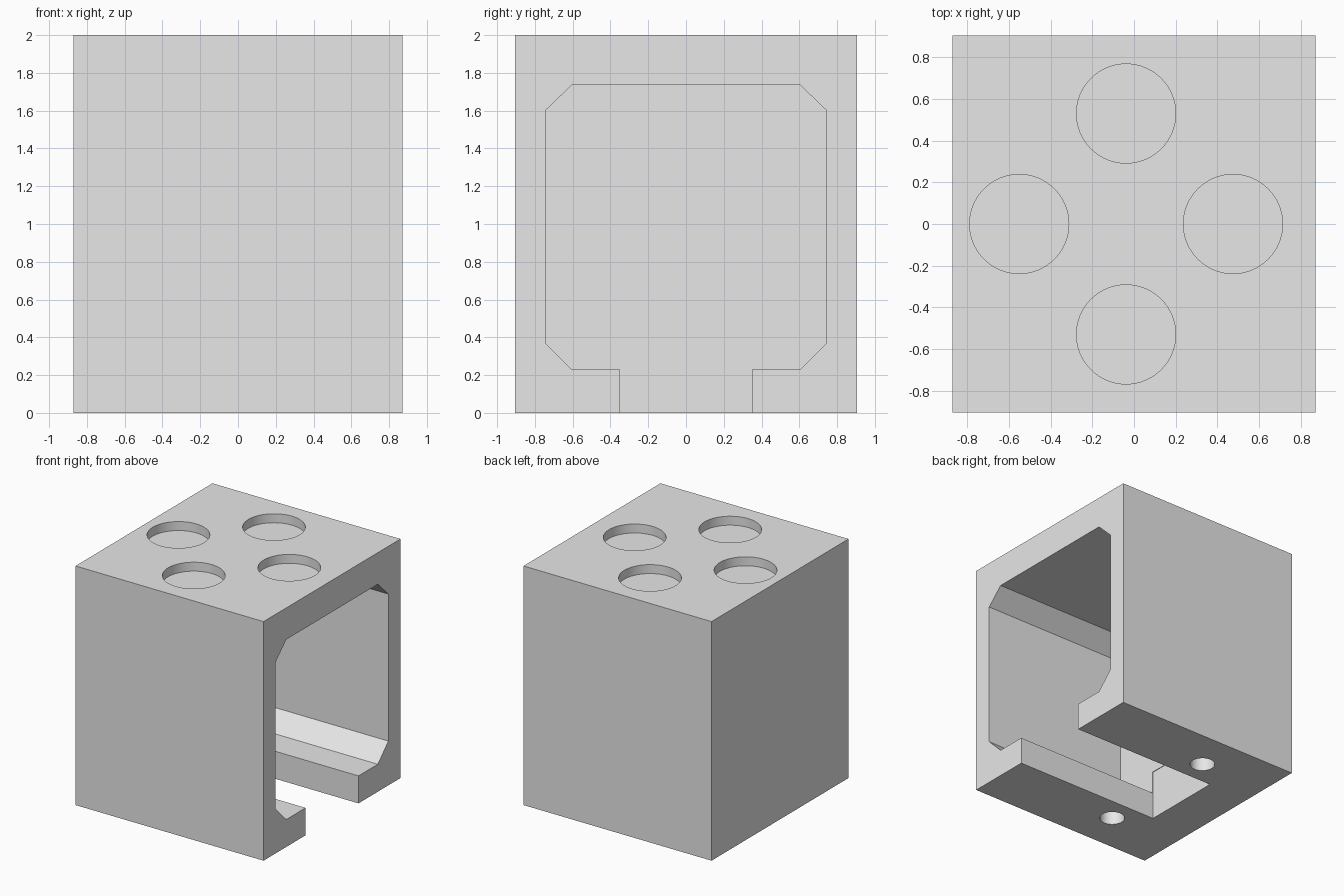
import bpy
import bmesh
import math

old = bpy.data.objects.get("Cube")
if old:
    bpy.data.objects.remove(old, do_unlink=True)

grey = bpy.data.materials.new("light grey")
grey.use_nodes = True
colour = (0.8, 0.8, 0.8, 1)
grey.diffuse_color = colour
grey.node_tree.nodes["Principled BSDF"].inputs["Base Color"].default_value = colour

WIDTH, DEPTH, HEIGHT = 1.74, 1.81, 2.0
cutters = []


def prism(name, profile, x0, x1):
    """Extrude a (y, z) profile along x."""
    bm = bmesh.new()
    face = bm.faces.new([bm.verts.new((x0, y, z)) for y, z in profile])
    new = bmesh.ops.extrude_face_region(bm, geom=[face])["geom"]
    verts = [v for v in new if isinstance(v, bmesh.types.BMVert)]
    bmesh.ops.translate(bm, verts=verts, vec=(x1 - x0, 0, 0))
    bmesh.ops.recalc_face_normals(bm, faces=bm.faces)
    mesh = bpy.data.meshes.new(name)
    bm.to_mesh(mesh)
    bm.free()
    mesh.materials.append(grey)
    obj = bpy.data.objects.new(name, mesh)
    bpy.context.collection.objects.link(obj)
    return obj


def rectangle(half, z0, z1):
    return [(-half, z0), (half, z0), (half, z1), (-half, z1)]


def round_cutter(name, x, y, radius, z0, z1):
    bpy.ops.mesh.primitive_cylinder_add(vertices=64, radius=radius, depth=z1 - z0,
                                        location=(x, y, (z0 + z1) / 2))
    obj = bpy.context.object
    obj.name = name
    obj.data.materials.append(grey)
    cutters.append(obj)


# Solid block
block = prism("housing", rectangle(DEPTH / 2, 0, HEIGHT), -WIDTH / 2, WIDTH / 2)

# Chamfered cavity, open on the left side
half_profile = [(0.605, 0.23), (0.745, 0.37), (0.745, 1.6), (0.605, 1.735)]
cavity = half_profile + [(-y, z) for y, z in reversed(half_profile)]
cutters.append(prism("cavity_cutter", cavity, -0.485, 1))

# Floor slot between the two lips, slightly notched into the end wall
cutters.append(prism("slot_cutter", rectangle(0.35, -0.1, 0.42), -0.49, 1.1))

# Four shallow round recesses in the top
for i in range(4):
    angle = i * math.pi / 2
    round_cutter("recess_cutter", -0.038 + 0.513 * math.cos(angle),
                 0.53 * math.sin(angle), 0.238, HEIGHT - 0.075, HEIGHT + 0.1)

# Screw holes through the lips
for side in (-1, 1):
    round_cutter("screw_hole_cutter", -0.24, side * 0.555, 0.098, -0.1, 0.5)

# Cut everything out of the block
for cutter in cutters:
    cut = block.modifiers.new(cutter.name, "BOOLEAN")
    cut.operation = "DIFFERENCE"
    cut.solver = "EXACT"
    cut.object = cutter
bpy.ops.object.select_all(action="DESELECT")
block.select_set(True)
bpy.context.view_layer.objects.active = block
for cut in list(block.modifiers):
    bpy.ops.object.modifier_apply(modifier=cut.name)
for cutter in cutters:
    bpy.data.objects.remove(cutter, do_unlink=True)
bpy.ops.object.shade_smooth_by_angle(angle=math.radians(30))
